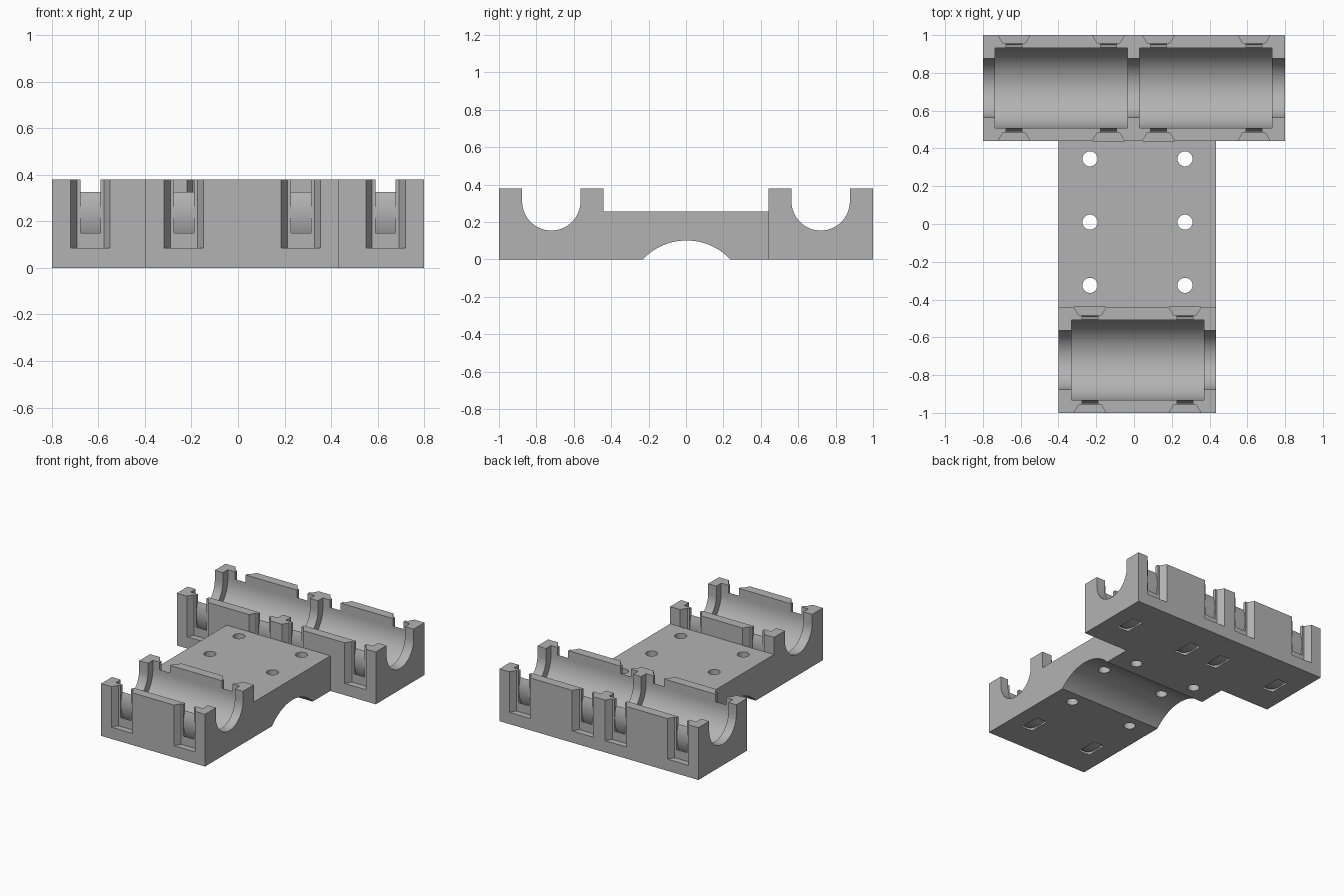
import bpy, bmesh, math

if "Cube" in bpy.data.objects:
    bpy.data.objects.remove(bpy.data.objects["Cube"])

grey = bpy.data.materials.new("plain_grey")
grey.diffuse_color = (0.45, 0.45, 0.45, 1)
grey.use_nodes = True
grey.node_tree.nodes["Principled BSDF"].inputs["Base Color"].default_value = grey.diffuse_color


def make(name, bm):
    bmesh.ops.recalc_face_normals(bm, faces=bm.faces)
    me = bpy.data.meshes.new(name)
    bm.to_mesh(me)
    bm.free()
    ob = bpy.data.objects.new(name, me)
    bpy.context.collection.objects.link(ob)
    return ob


def prism(name, pts, axis, a, b):
    """Extrude a closed 2D profile from a to b along x (pts = y,z) or z (pts = x,y)."""
    put = (lambda p, t: (t, p[0], p[1])) if axis == 'x' else (lambda p, t: (p[0], p[1], t))
    bm = bmesh.new()
    lo = [bm.verts.new(put(p, a)) for p in pts]
    hi = [bm.verts.new(put(p, b)) for p in pts]
    bm.faces.new(lo)
    bm.faces.new(hi)
    n = len(pts)
    for i in range(n):
        j = (i + 1) % n
        bm.faces.new((lo[i], lo[j], hi[j], hi[i]))
    return make(name, bm)


def box(name, x0, x1, y0, y1, z0, z1):
    return prism(name, [(x0, y0), (x1, y0), (x1, y1), (x0, y1)], 'z', z0, z1)


def circle(cx, cy, r, n):
    return [(cx + r * math.cos(2 * math.pi * i / n), cy + r * math.sin(2 * math.pi * i / n))
            for i in range(n)]


def channel(cy, cz, r, n=32):
    """Round-bottomed profile with straight sides going up."""
    arc = [(cy - r * math.cos(math.pi * i / n), cz - r * math.sin(math.pi * i / n))
           for i in range(n + 1)]
    return arc + [(cy + r, 0.6), (cy - r, 0.6)]


def ring(cy, cz, r_in, r_out, x0, x1, n=64):
    """Flat band running round the x axis."""
    bm = bmesh.new()
    loops = [[bm.verts.new((x, *p)) for p in circle(cy, cz, r, n)]
             for x, r in ((x0, r_in), (x0, r_out), (x1, r_out), (x1, r_in))]
    for k in range(4):
        a, b = loops[k], loops[(k + 1) % 4]
        for i in range(n):
            j = (i + 1) % n
            bm.faces.new((a[i], a[j], b[j], b[i]))
    return make("tie_ring_cutter", bm)


def cut(ob, cutters):
    for c in cutters:
        c.hide_render = True
        m = ob.modifiers.new("cut", 'BOOLEAN')
        m.operation, m.solver, m.object = 'DIFFERENCE', 'EXACT', c
    bpy.context.view_layer.update()
    dg = bpy.context.evaluated_depsgraph_get()
    me = bpy.data.meshes.new_from_object(ob.evaluated_get(dg))
    ob.modifiers.clear()
    ob.data = me
    for c in cutters:
        bpy.data.objects.remove(c)
    me.materials.clear()
    me.materials.append(grey)
    bpy.ops.object.select_all(action='DESELECT')
    bpy.context.view_layer.objects.active = ob
    ob.select_set(True)
    bpy.ops.object.shade_smooth_by_angle(angle=math.radians(30))


AXIS_Z, HALF, INNER = 0.31, 0.28, 0.235


def bearing_block(name, x0, x1, cy, pockets, ties):
    ob = box(name, x0, x1, cy - HALF, cy + HALF, 0, 0.38)
    # rod groove along the whole block, then wider bearing pockets
    cuts = [prism("rod_cutter", channel(cy, AXIS_Z, 0.156), 'x', x0 - 0.1, x1 + 0.1)]
    cuts += [prism("pocket_cutter", channel(cy, AXIS_Z, 0.2125), 'x', a, b) for a, b in pockets]
    for tx in ties:
        # band tunnel below the pocket, breaking out at sides and bottom
        cuts.append(ring(cy, 0.24, 0.23, 0.252, tx - 0.043, tx + 0.043))
        for s in (-1, 1):
            # tapered outer notch
            w0, w1, e = 0.085, 0.058, 0.02
            slope = (w0 - w1) / (HALF - INNER)
            wo = w0 + slope * e
            yo, yi = cy + s * (HALF + e), cy + s * INNER
            cuts.append(prism("notch_cutter", [(tx - wo, yo), (tx + wo, yo),
                                               (tx + w1, yi), (tx - w1, yi)], 'z', 0.085, 0.5))
            # opening through the top of the wall
            ya, yb = sorted((cy + s * 0.2, cy + s * 0.25))
            cuts.append(box("gap_cutter", tx - 0.043, tx + 0.043, ya, yb, 0.326, 0.55))
    cut(ob, cuts)


bearing_block("back_bearing_block", -0.80, 0.80, 0.72,
              [(-0.735, -0.035), (0.03, 0.73)], [-0.635, -0.135, 0.13, 0.635])
bearing_block("front_bearing_block", -0.40, 0.435, -0.72,
              [(-0.33, 0.37)], [-0.233, 0.27])

# connecting plate with underside arch and six bolt holes
plate = box("plate", -0.40, 0.435, -0.44, 0.44, 0, 0.255)
cuts = [prism("arch_cutter", circle(0.003, -0.22, 0.321, 96), 'x', -0.6, 0.6)]
cuts += [prism("hole_cutter", circle(x, y, 0.04, 32), 'z', -0.1, 0.4)
         for x in (-0.233, 0.27) for y in (0.345, 0.01, -0.325)]
cut(plate, cuts)
